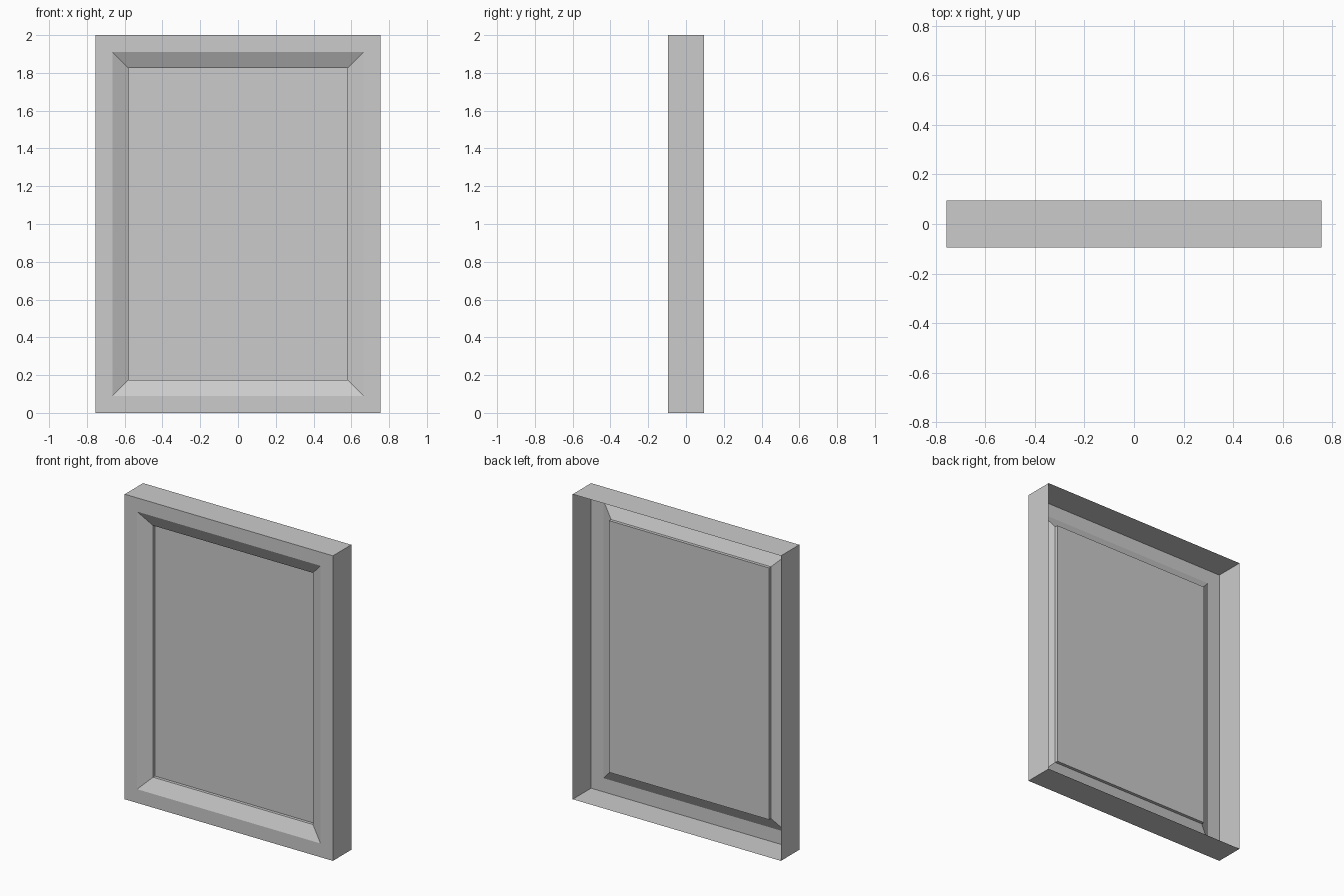
import bpy
import bmesh

if "Cube" in bpy.data.objects:
    bpy.data.objects.remove(bpy.data.objects["Cube"], do_unlink=True)

HALF_W, HEIGHT, FRONT, BACK = 0.755, 2.0, -0.095, 0.095

grey = bpy.data.materials.new("plain grey")
grey.use_nodes = True
colour = (0.6, 0.6, 0.6, 1.0)
grey.diffuse_color = colour
grey.node_tree.nodes["Principled BSDF"].inputs["Base Color"].default_value = colour


def rectangle(bm, inset, y):
    """Rectangular loop, inset from the outer border, at depth y."""
    x, low, high = HALF_W - inset, inset, HEIGHT - inset
    return [bm.verts.new((px, y, pz))
            for px, pz in ((-x, low), (x, low), (x, high), (-x, high))]


def shell(name, steps, capped=False):
    """Join successive rectangles (inset, y) with strips; optionally cap the last."""
    bm = bmesh.new()
    loops = [rectangle(bm, *step) for step in steps]
    for a, b in zip(loops, loops[1:]):
        for i in range(4):
            j = (i + 1) % 4
            bm.faces.new((a[i], a[j], b[j], b[i]))
    if capped:
        bm.faces.new(loops[-1])
    mesh = bpy.data.meshes.new(name)
    bm.to_mesh(mesh)
    bm.free()
    mesh.materials.append(grey)
    obj = bpy.data.objects.new(name, mesh)
    bpy.context.collection.objects.link(obj)
    return obj


BEVEL_OUT, BEVEL_IN = 0.09, 0.175
BEVEL_Y, PANEL_Y = FRONT + 0.043, FRONT + 0.063

# Thin outer walls (open at the back), flat border and sloped inner moulding
shell("frame", [(0, BACK), (0, FRONT), (BEVEL_OUT, FRONT), (BEVEL_IN, BEVEL_Y)])

# Recessed panel with its short step
shell("panel", [(BEVEL_IN, BEVEL_Y), (BEVEL_IN, PANEL_Y)], capped=True)
